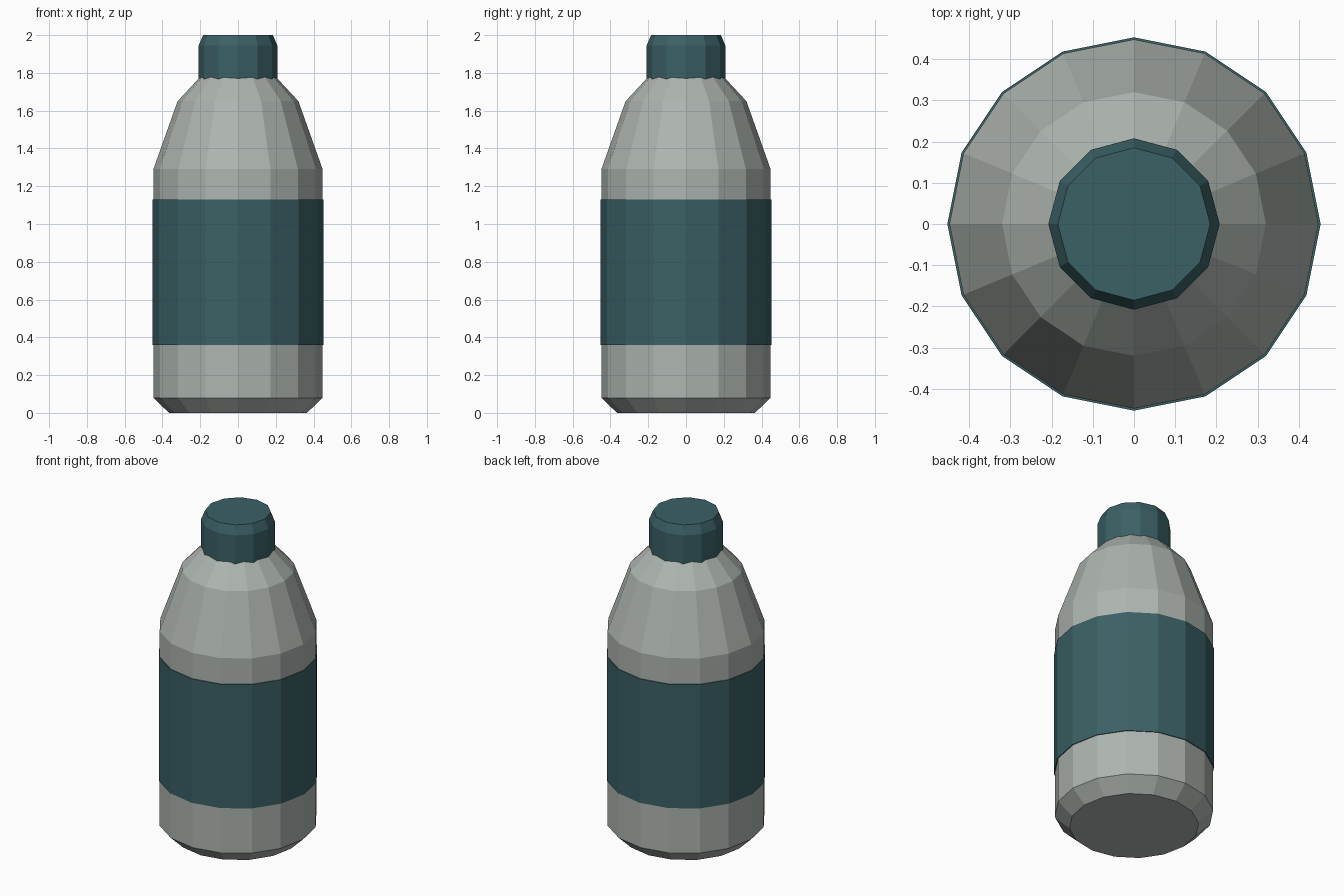
import bpy, bmesh, math

if "Cube" in bpy.data.objects:
    bpy.data.objects.remove(bpy.data.objects["Cube"])


def material(name, rgb):
    m = bpy.data.materials.new(name)
    m.diffuse_color = (*rgb, 1.0)
    m.use_nodes = True
    m.node_tree.nodes["Principled BSDF"].inputs["Base Color"].default_value = m.diffuse_color
    return m


def lathe(name, profile, sides, mat, closed=False):
    """Spin (radius, height) points into flat facets; cap the ends or join them as a ring."""
    bm = bmesh.new()
    rings = [[bm.verts.new((r * math.cos(2 * math.pi * i / sides),
                            r * math.sin(2 * math.pi * i / sides), z))
              for i in range(sides)] for r, z in profile]
    pairs = list(zip(rings, rings[1:]))
    if closed:
        pairs.append((rings[-1], rings[0]))
    else:
        bm.faces.new(rings[0][::-1])
        bm.faces.new(rings[-1])
    for low, high in pairs:
        for i in range(sides):
            j = (i + 1) % sides
            bm.faces.new((low[i], low[j], high[j], high[i]))
    bmesh.ops.recalc_face_normals(bm, faces=bm.faces)
    mesh = bpy.data.meshes.new(name)
    bm.to_mesh(mesh)
    bm.free()
    mesh.materials.append(mat)
    ob = bpy.data.objects.new(name, mesh)
    bpy.context.collection.objects.link(ob)
    return ob


grey = material("pale grey", (0.42, 0.46, 0.43))
teal = material("dark teal", (0.043, 0.119, 0.130))

# Bottle body with chamfered foot and tapered shoulder
lathe("bottle_body", [(0.365, 0), (0.448, 0.08), (0.448, 1.29),
                      (0.32, 1.65), (0.19, 1.79)], 16, grey)

# Wrapped label band
lathe("label_band", [(0.453, 0.36), (0.453, 1.13),
                     (0.447, 1.13), (0.447, 0.36)], 16, teal, closed=True)

# Screw cap with bevelled rim
lathe("cap", [(0.208, 1.765), (0.208, 1.945), (0.185, 2.0)], 12, teal)
